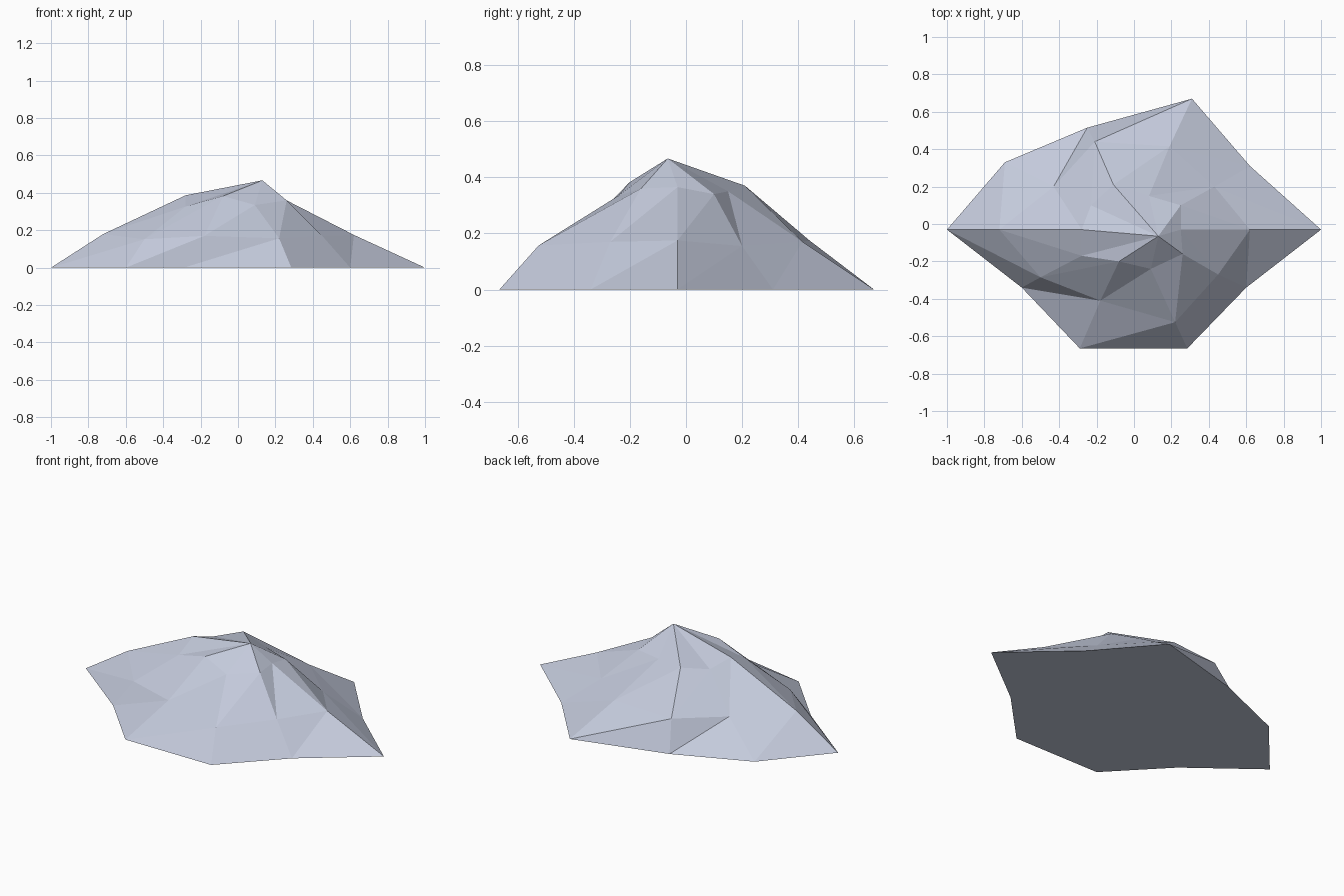
import bpy, bmesh

if "Cube" in bpy.data.objects:
    bpy.data.objects.remove(bpy.data.objects["Cube"])

# Rock mound: three rings of ten points, counter-clockwise from +x, plus a peak
FOOT = [(1, -.03, 0), (.62, .31, 0), (.31, .67, 0), (-.25, .515, 0), (-.69, .33, 0),
        (-1, -.03, 0), (-.6, -.34, 0), (-.29, -.665, 0), (.285, -.665, 0), (.6, -.34, 0)]
SLOPE = [(.62, -.03, .175), (.43, .2, .155), (.19, .415, .17), (-.21, .44, .175), (-.43, .2, .155),
         (-.72, -.03, .18), (-.5, -.285, .152), (-.18, -.41, .17), (.22, -.525, .157), (.45, -.27, .17)]
SHOULDER = [(.25, -.03, .365), (.25, .1, .34), (.08, .15, .35), (-.11, .21, .37), (-.23, .1, .35),
            (-.28, -.03, .387), (-.28, -.17, .327), (-.08, -.2, .383), (.09, -.24, .335), (.26, -.16, .36)]
PEAK = (.13, -.065, .467)

bm = bmesh.new()
rings = [[bm.verts.new(p) for p in ring] for ring in (FOOT, SLOPE, SHOULDER)]
peak = bm.verts.new(PEAK)
n = len(FOOT)

# Faceted slopes: every band is split along the same diagonal
for low, high in zip(rings, rings[1:]):
    for i in range(n):
        j = (i + 1) % n
        bm.faces.new((low[i], low[j], high[j]))
        bm.faces.new((low[i], high[j], high[i]))

# Summit fan and flat underside
for i in range(n):
    bm.faces.new((rings[2][i], rings[2][(i + 1) % n], peak))
bm.faces.new(rings[0][::-1])

mesh = bpy.data.meshes.new("rock_mound")
bm.to_mesh(mesh)
bm.free()

stone = bpy.data.materials.new("pale blue grey stone")
stone.diffuse_color = (.55, .59, .71, 1)
stone.use_nodes = True
stone.node_tree.nodes["Principled BSDF"].inputs["Base Color"].default_value = stone.diffuse_color
mesh.materials.append(stone)
mound = bpy.data.objects.new("rock_mound", mesh)
bpy.context.collection.objects.link(mound)
